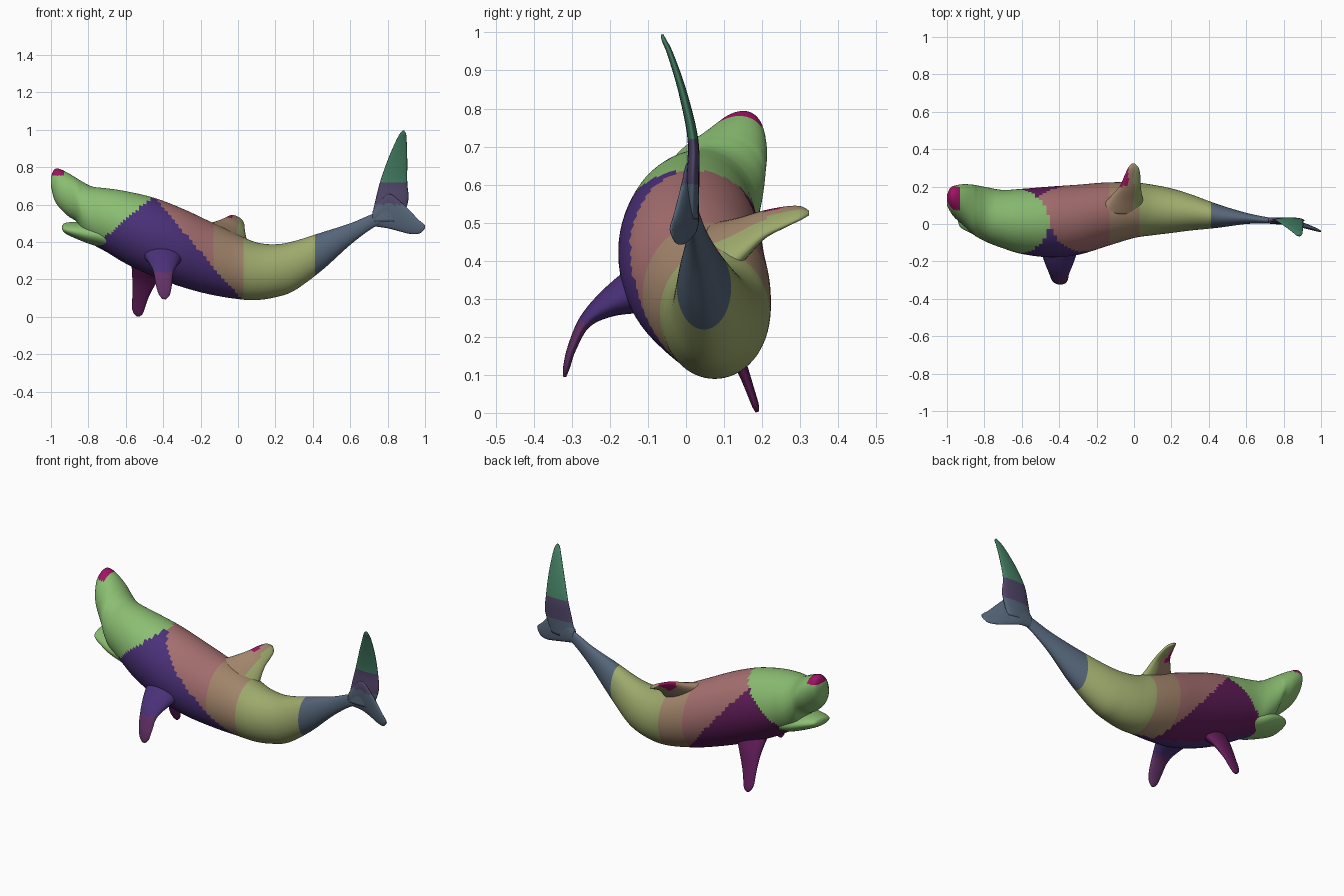
import bpy, bmesh, math
from mathutils import Vector

if "Cube" in bpy.data.objects:
    bpy.data.objects.remove(bpy.data.objects["Cube"])

PALETTE = {
    "green": (.26, .52, .17), "violet": (.07, .03, .19), "purple": (.12, .012, .10),
    "pink": (.38, .16, .16), "blush": (.37, .24, .15), "olive": (.34, .40, .15),
    "slate": (.09, .13, .19), "teal": (.06, .22, .13), "dusk": (.08, .06, .14),
    "magenta": (.35, .007, .13), "plum": (.12, .03, .13)}
NAMES = list(PALETTE)
MATS = []
for n in NAMES:
    m = bpy.data.materials.new(n)
    m.diffuse_color = (*PALETTE[n], 1)
    m.use_nodes = True
    m.node_tree.nodes["Principled BSDF"].inputs["Base Color"].default_value = m.diffuse_color
    MATS.append(m)


def smooth_rows(rows, steps):
    """Catmull-Rom interpolation between rows of numbers."""
    out = []
    for i in range(len(rows) - 1):
        a, b, c, d = (rows[max(0, min(len(rows) - 1, i + k))] for k in (-1, 0, 1, 2))
        for s in range(steps):
            t = s / steps
            out.append([.5 * (2 * q + (r - p) * t + (2 * p - 5 * q + 4 * r - w) * t * t
                              + (3 * q - p - 3 * r + w) * t ** 3)
                        for p, q, r, w in zip(a, b, c, d)])
    out.append(list(rows[-1]))
    return out


def skin(name, rings, paint):
    """Bridge closed rings, cap the ends and colour faces by position."""
    bm = bmesh.new()
    loops = [[bm.verts.new(p) for p in ring] for ring in rings]
    n = len(loops[0])
    for a, b in zip(loops, loops[1:]):
        for i in range(n):
            bm.faces.new((a[i], a[(i + 1) % n], b[(i + 1) % n], b[i]))
    for ring in (loops[0], loops[-1]):
        mid = bm.verts.new(sum((v.co for v in ring), Vector()) / n)
        for i in range(n):
            bm.faces.new((ring[i], ring[(i + 1) % n], mid))
    bmesh.ops.recalc_face_normals(bm, faces=bm.faces)
    for f in bm.faces:
        f.smooth = True
        f.material_index = NAMES.index(paint(f.calc_center_median()))
    me = bpy.data.meshes.new(name)
    bm.to_mesh(me)
    bm.free()
    for m in MATS:
        me.materials.append(m)
    ob = bpy.data.objects.new(name, me)
    bpy.context.collection.objects.link(ob)
    return ob


def torso(name, rows, paint, sides=64):
    """Rows: x, top z, bottom z, low y, high y."""
    rings = []
    for x, zt, zb, y0, y1 in smooth_rows(rows, 8):
        roll = .35 * max(0, min(1, (-.75 - x) / .2))
        ring = []
        for i in range(sides):
            t = 2 * math.pi * i / sides
            ring.append(Vector((x, (y0 + y1) / 2 + (y1 - y0) / 2 * math.cos(t),
                                (zt + zb) / 2 + (zt - zb) / 2 * math.sin(t + roll))))
        rings.append(ring)
    return skin(name, rings, paint)


def fin(name, rows, chord, paint, sides=24):
    """Rows: centre x, y, z, half chord, half thickness."""
    rows = smooth_rows(rows, 6)
    chord = Vector(chord).normalized()
    rings = []
    for i, r in enumerate(rows):
        ahead, back = rows[min(i + 1, len(rows) - 1)], rows[max(i - 1, 0)]
        side = (Vector(ahead[:3]) - Vector(back[:3])).cross(chord).normalized()
        rings.append([Vector(r[:3]) + chord * r[3] * math.cos(t) + side * r[4] * math.sin(t)
                      for t in (2 * math.pi * k / sides for k in range(sides))])
    return skin(name, rings, paint)


def body_paint(p):
    if p.x < -.93 and p.z > .755:
        return "magenta"
    if p.x > .41:
        return "slate"
    if p.x < -.72 + 1.2 * (p.z - .42):
        return "green"
    drop = .12 if p.y > .05 else 0
    if p.z < .15 - drop + 1.17 * (-.03 - p.x):
        return "violet" if p.y < .06 else "purple"
    return "pink" if p.x < -.13 else "blush" if p.x < .03 else "olive"


# Body with upper jaw and tail stock
torso("body", [
    (-1.0, .75, .70, .10, .155), (-.985, .785, .635, .07, .19), (-.96, .793, .59, .035, .205),
    (-.91, .77, .54, -.01, .213), (-.86, .74, .505, -.055, .21), (-.83, .722, .44, -.075, .205),
    (-.78, .697, .39, -.10, .195), (-.70, .687, .345, -.13, .182), (-.60, .672, .285, -.16, .188),
    (-.45, .637, .215, -.178, .20), (-.30, .58, .16, -.165, .21), (-.15, .51, .12, -.12, .222),
    (0, .44, .095, -.075, .222), (.10, .398, .09, -.06, .21), (.20, .388, .105, -.048, .19),
    (.30, .405, .14, -.035, .16), (.45, .452, .25, -.02, .105), (.60, .50, .385, 0, .06),
    (.72, .55, .475, .003, .035), (.80, .57, .51, .008, .022)], body_paint)

# Lower jaw
torso("lower_jaw", [
    (-.94, .487, .467, .01, .09), (-.925, .502, .447, -.02, .13), (-.87, .507, .42, -.05, .16),
    (-.78, .50, .385, -.085, .17), (-.68, .48, .36, -.10, .14)], lambda p: "green")

# Dorsal fin
fin("dorsal_fin", [
    (-.06, .08, .42, .14, .05), (-.04, .14, .455, .10, .035), (-.02, .20, .493, .065, .022),
    (-.008, .26, .515, .048, .015), (-.003, .30, .525, .032, .011), (-.005, .323, .525, .01, .005)],
    (.85, 0, -.5),
    lambda p: "magenta" if p.y > .2 and p.x < -.03 else "blush" if p.x < 0 else "olive")

# Pectoral fins
fin("near_pectoral_fin", [
    (-.40, -.11, .33, .11, .07), (-.40, -.20, .29, .08, .038), (-.40, -.265, .24, .054, .018),
    (-.397, -.30, .17, .043, .012), (-.395, -.314, .12, .03, .009), (-.395, -.319, .095, .01, .004)],
    (1, 0, -.1), lambda p: "violet" if p.z > .24 else "plum")
fin("far_pectoral_fin", [
    (-.46, .05, .29, .11, .05), (-.495, .11, .20, .07, .028), (-.52, .15, .11, .045, .015),
    (-.532, .172, .05, .035, .011), (-.533, .183, .018, .024, .009), (-.533, .187, .002, .008, .004)],
    (1, 0, 0), lambda p: "purple")


# Tail flukes
def fluke_paint(p):
    return "teal" if p.z > .72 else "dusk" if p.z > .6 else "slate"


fin("upper_fluke", [
    (.79, .015, .51, .08, .018), (.822, .018, .62, .088, .017), (.832, .018, .72, .073, .014),
    (.853, -.008, .84, .052, .011), (.873, -.04, .94, .029, .008), (.882, -.058, .98, .016, .006),
    (.884, -.063, .995, .005, .003)], (1, 0, 0), fluke_paint)
fin("lower_fluke", [
    (.72, .018, .525, .04, .016), (.80, .015, .565, .092, .016), (.87, .002, .535, .08, .014),
    (.92, -.012, .505, .062, .012), (.965, -.027, .482, .038, .009), (.99, -.036, .48, .02, .006),
    (1.0, -.04, .482, .006, .003)], (0, -.1, 1), fluke_paint)
